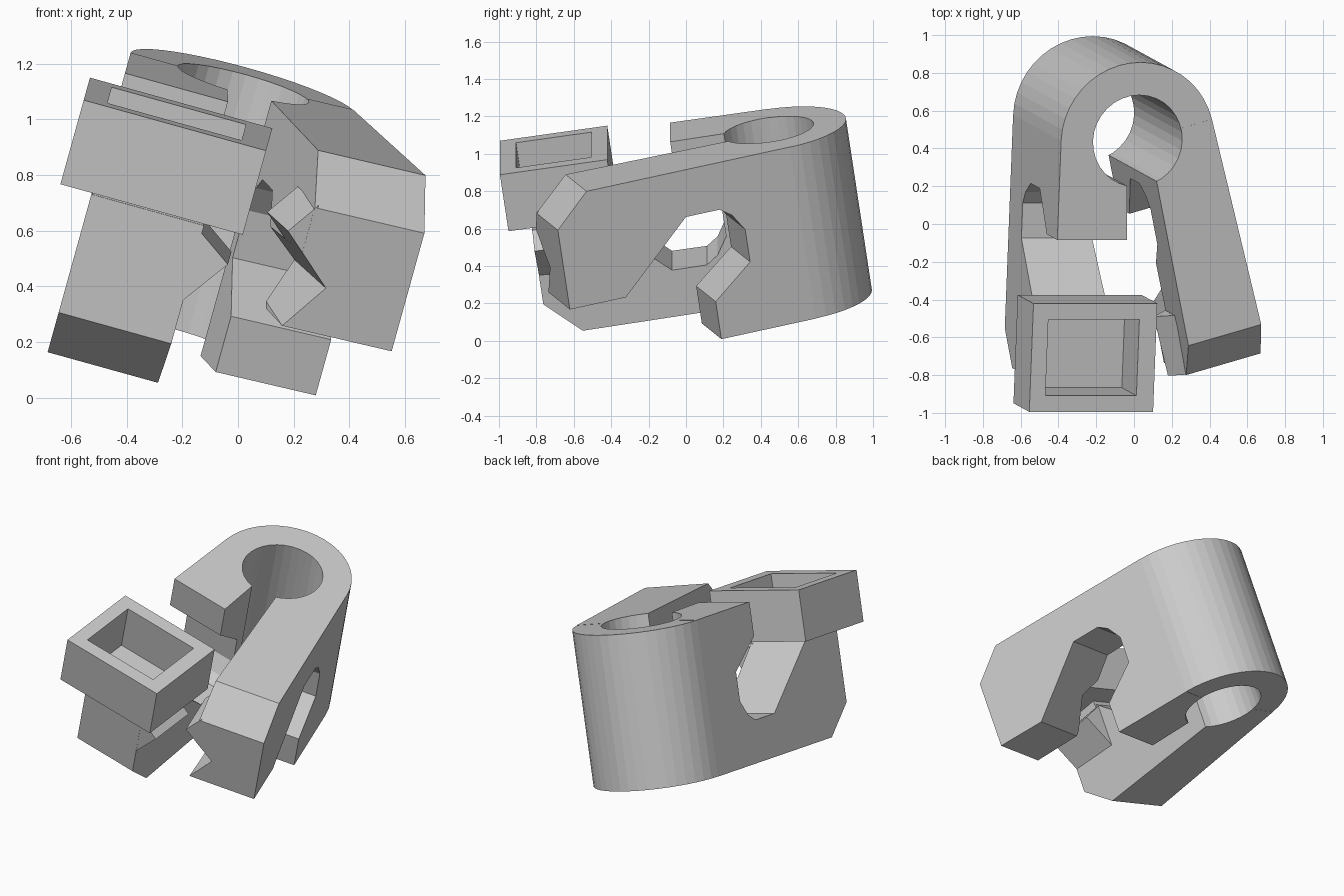
import bpy, bmesh, math
from mathutils import Matrix, Vector

if "Cube" in bpy.data.objects:
    bpy.data.objects.remove(bpy.data.objects["Cube"])

TILT = Matrix.Rotation(math.radians(15.5), 4, 'Y') @ Matrix.Rotation(math.radians(8.3), 4, 'X')
C = Vector((-0.283, 0.593))          # hub axis in the untilted frame
R, HOLE = 0.42, 0.245
SPREAD = math.radians(16)            # right arm swings open about the hub
LO, HI = 0.055, 1.017
MID = LO + HI


def make(name, bottom, top):
    """Solid between two matching loops of points."""
    bm = bmesh.new()
    a = [bm.verts.new(p) for p in bottom]
    b = [bm.verts.new(p) for p in top]
    n = len(a)
    bm.faces.new(a)
    bm.faces.new(b[::-1])
    for i in range(n):
        bm.faces.new((a[i], b[i], b[(i + 1) % n], a[(i + 1) % n]))
    bmesh.ops.recalc_face_normals(bm, faces=bm.faces)
    me = bpy.data.meshes.new(name)
    bm.to_mesh(me)
    bm.free()
    ob = bpy.data.objects.new(name, me)
    bpy.context.collection.objects.link(ob)
    return ob


def boolean(ob, other, op):
    m = ob.modifiers.new("bool", 'BOOLEAN')
    m.operation, m.solver, m.object = op, 'EXACT', other
    bpy.context.view_layer.objects.active = ob
    bpy.ops.object.modifier_apply(modifier=m.name)
    bpy.data.objects.remove(other)


def arm_point(d, p, w, ang):
    """d runs along the arm, p across it, w up."""
    s, c = math.sin(ang), math.cos(ang)
    return (C.x + d * s + p * c, C.y - d * c + p * s, w)


def gap(d):
    return 0.06 * (1 - d / 1.33)


def arm(name, profile, side, ang):
    inner = [arm_point(d, side * gap(d), w, ang) for d, w in profile]
    outer = [arm_point(d, side * R, w, ang) for d, w in profile]
    return make(name, inner, outer)


def rib(name, section, d0, d1, ang):
    return make(name, [arm_point(d0, p, w, ang) for p, w in section],
                [arm_point(d1, p, w, ang) for p, w in section])


def plan(name, pts, w0, w1):
    return make(name, [(x, y, w0) for x, y in pts], [(x, y, w1) for x, y in pts])


def rect(u0, u1, v0, v1):
    return [(u0, v0), (u1, v0), (u1, v1), (u0, v1)]


# Side profile of an arm: hooked lip, open notch, chamfered jaw end
profile = [(0, LO), (.53, LO), (.53, .265), (.31, .44), (.31, .62), (.37, .715),
           (.434, .76), (.623, .76), (1.015, .395), (1.33, .395), (1.33, .84),
           (1.142, HI), (0, HI)]
flipped = [(d, MID - w) for d, w in profile]

# Right arm with jaw groove and ridge
right = arm("right_arm", profile, 1, SPREAD)
boolean(right, rib("groove_cut", [(-.05, .325), (.12, .564), (-.05, .715)], .7, 1.5, SPREAD), 'DIFFERENCE')
boolean(right, rib("ridge", [(-.073, .735), (.012, .85), (.012, .66)], 1.0, 1.329, SPREAD), 'UNION')

# Left arm with jaw tooth
left = arm("left_arm", flipped, -1, 0)
boolean(left, rib("tooth", [(-.03, .354), (.12, .564), (-.03, .668)], 1.0, 1.329, 0), 'UNION')

# Round hub behind the arms
steps = 20
pts = [(C.x + R * math.cos(a), C.y + R * math.sin(a))
       for a in (SPREAD + (math.pi - SPREAD) * i / steps for i in range(steps + 1))]
e = R - 0.001
pts += [arm_point(d, p, 0, 0)[:2] for d, p in ((.04, -e), (.04, -.07))]
pts += [tuple(C)]
pts += [arm_point(d, p, 0, SPREAD)[:2] for d, p in ((.04, .07), (.04, e))]
body = plan("clip_body", pts, LO + .001, HI - .001)
boolean(body, right, 'UNION')
boolean(body, left, 'UNION')

# Round hole through the hub
hole = [(C.x + HOLE * math.cos(i * math.tau / 32), C.y + HOLE * math.sin(i * math.tau / 32))
        for i in range(32)]
boolean(body, plan("hole_cut", hole, -0.2, 1.3), 'DIFFERENCE')

# Open tray on the end of the left arm
tray = plan("tray", rect(-.82, -.14, -.857, -.277), .676, 1.017)
boolean(tray, plan("outer_trim", rect(-2, 2, -2, 2), .5, .70), 'DIFFERENCE')
boolean(tray, plan("tray_cut", rect(-.735, -.235, -.77, -.362), .725, 1.3), 'DIFFERENCE')
pad = plan("pad", rect(-.70, -.285, -.732, -.42), .65, .71)
boolean(body, pad, 'UNION')

# Tilt everything into place
for ob in (body, tray):
    ob.data.transform(TILT)
